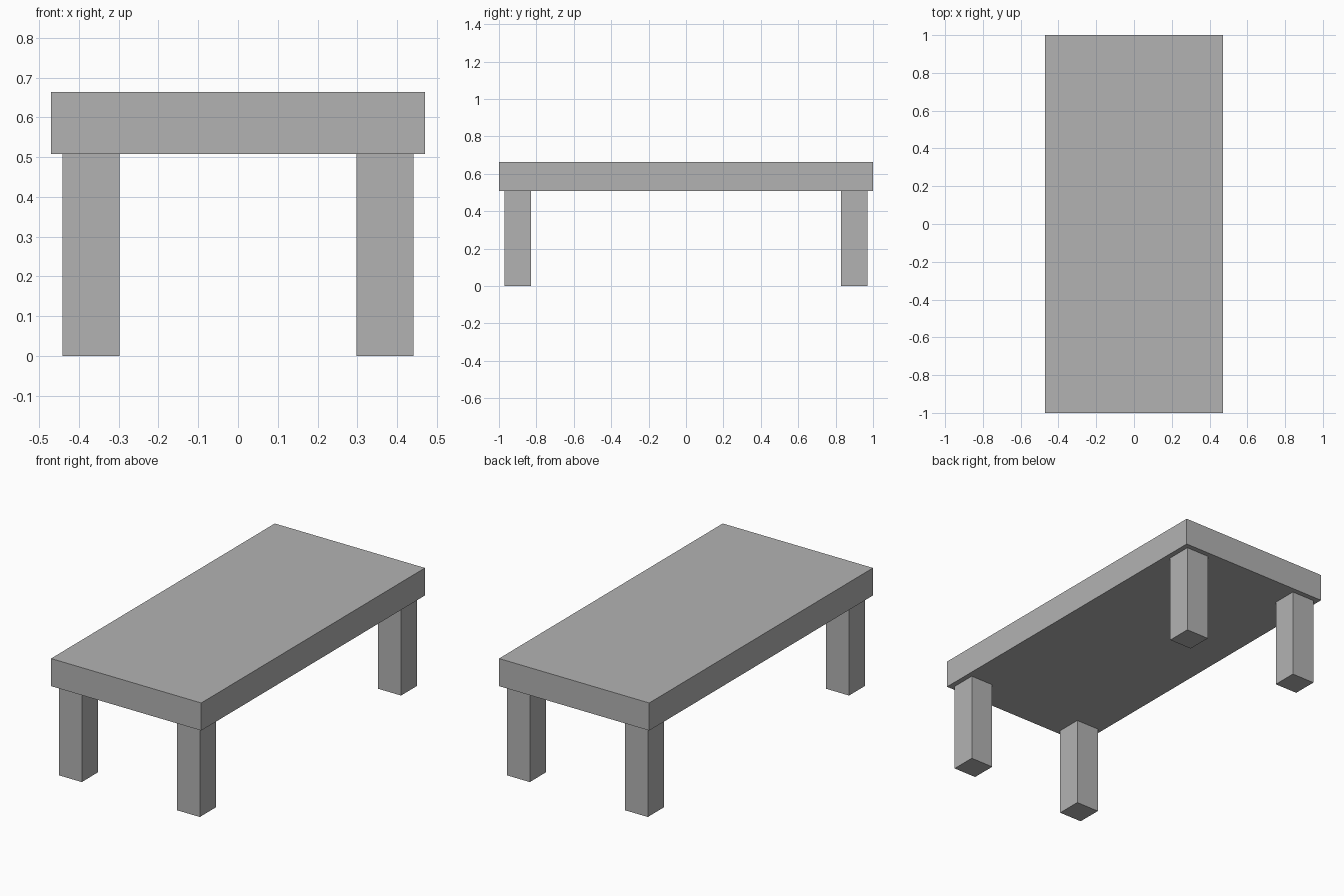
import bpy

# Remove the default cube
default = bpy.data.objects.get("Cube")
if default:
    bpy.data.objects.remove(default, do_unlink=True)

WIDTH, LENGTH, HEIGHT = 0.94, 2.0, 0.664
TOP_THICKNESS = 0.156
LEG_SIZE = 0.143
LEG_INSET = 0.029
LEG_HEIGHT = HEIGHT - TOP_THICKNESS

# Plain grey material
grey = bpy.data.materials.new("plain_grey")
grey.use_nodes = True
colour = (0.45, 0.45, 0.45, 1)
grey.diffuse_color = colour
grey.node_tree.nodes["Principled BSDF"].inputs["Base Color"].default_value = colour


def box(name, size, centre):
    """Flat-sided block with its scale applied."""
    bpy.ops.mesh.primitive_cube_add(size=1, location=centre)
    obj = bpy.context.object
    obj.name = obj.data.name = name
    obj.scale = size
    bpy.ops.object.transform_apply(location=False, rotation=False, scale=True)
    obj.data.materials.append(grey)
    return obj


# Table top
box("table_top", (WIDTH, LENGTH, TOP_THICKNESS), (0, 0, HEIGHT - TOP_THICKNESS / 2))

# Four legs, set in slightly from the corners
leg_x = WIDTH / 2 - LEG_INSET - LEG_SIZE / 2
leg_y = LENGTH / 2 - LEG_INSET - LEG_SIZE / 2
for side, sx in (("left", 1), ("right", -1)):
    for end, sy in (("front", -1), ("back", 1)):
        box(f"{end}_{side}_leg", (LEG_SIZE, LEG_SIZE, LEG_HEIGHT),
            (sx * leg_x, sy * leg_y, LEG_HEIGHT / 2))
